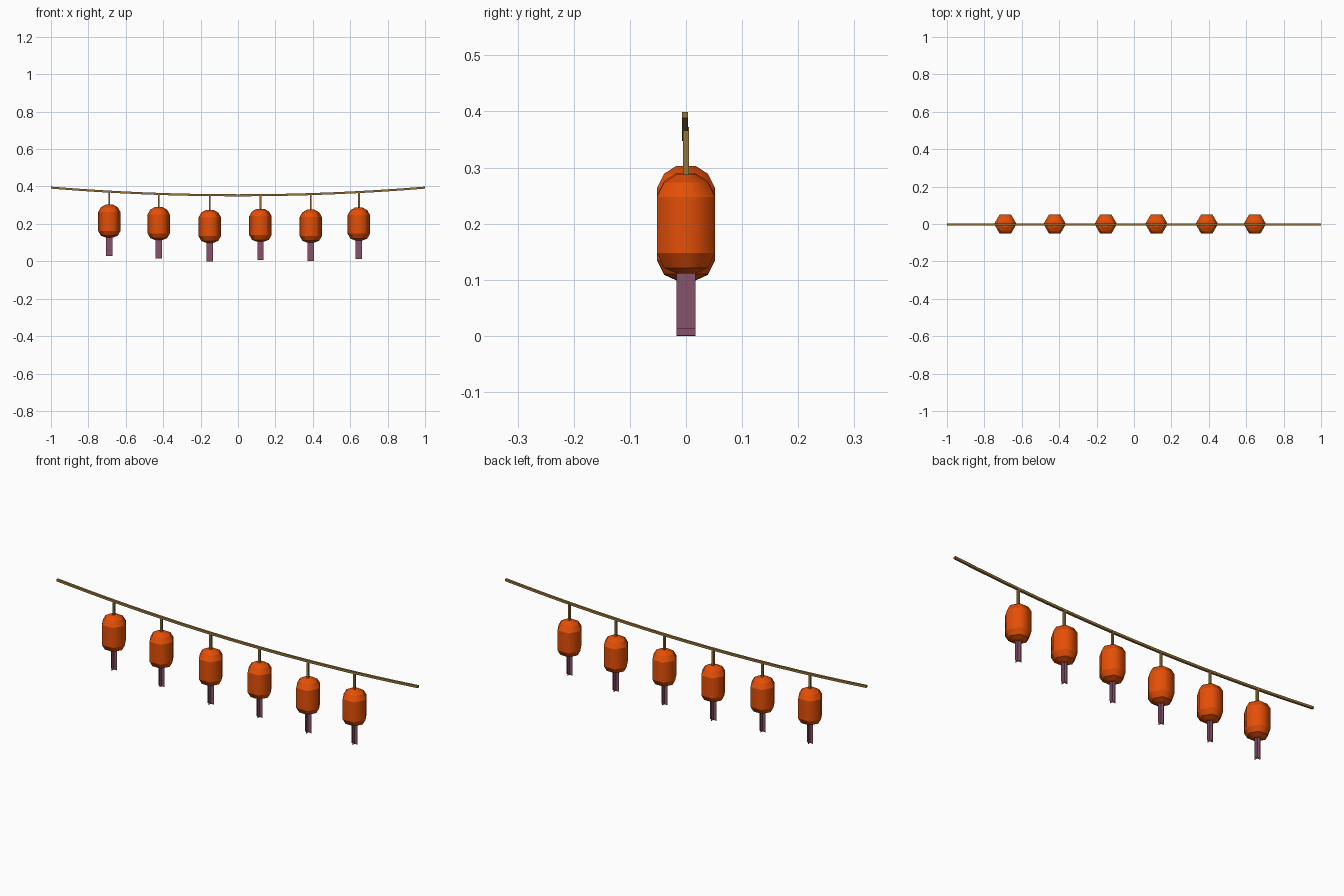
import bpy, bmesh, math
from mathutils import Vector

if "Cube" in bpy.data.objects:
    bpy.data.objects.remove(bpy.data.objects["Cube"])


def material(name, rgb):
    m = bpy.data.materials.new(name)
    m.diffuse_color = (*rgb, 1)
    m.use_nodes = True
    m.node_tree.nodes["Principled BSDF"].inputs["Base Color"].default_value = m.diffuse_color
    return m


ORANGE = material("lantern orange", (0.78, 0.078, 0.002))
MAUVE = material("tassel mauve", (0.25, 0.085, 0.145))
TAN = material("rope tan", (0.31, 0.18, 0.04))


def make(name, bm, mat):
    me = bpy.data.meshes.new(name)
    bm.to_mesh(me)
    bm.free()
    me.materials.append(mat)
    ob = bpy.data.objects.new(name, me)
    bpy.context.collection.objects.link(ob)
    return ob


def loft(rings, smooth=False):
    """Skin a list of point rings and close both ends."""
    bm = bmesh.new()
    vs = [[bm.verts.new(p) for p in r] for r in rings]
    n = len(vs[0])
    for a, b in zip(vs, vs[1:]):
        for i in range(n):
            j = (i + 1) % n
            bm.faces.new((a[i], a[j], b[j], b[i])).smooth = smooth
    bm.faces.new(vs[0][::-1])
    bm.faces.new(vs[-1])
    bmesh.ops.recalc_face_normals(bm, faces=bm.faces)
    # keep the level edges between the rings crisp
    for e in bm.edges:
        e.smooth = abs(e.verts[0].co.z - e.verts[1].co.z) > 1e-5
    return bm


def ring(x, z, r, sides, turn=0.0):
    return [(x + r * math.cos(turn + 2 * math.pi * i / sides),
             r * math.sin(turn + 2 * math.pi * i / sides), z) for i in range(sides)]


def rope_z(x):
    return 0.353 + 0.041 * x * x


# sagging square rope
SEG, H = 16, 0.0055
rope = []
for i in range(SEG + 1):
    x = -1 + 2 * i / SEG
    rope.append([(x, -0.0015 + H * sy, rope_z(x) + H * sz)
                 for sy, sz in ((-1, -1), (1, -1), (1, 1), (-1, 1))])
make("rope", loft(rope), TAN)

# lanterns: x position and height of the tassel's lower end
LANTERNS = [(-0.688, 0.028), (-0.424, 0.015), (-0.151, 0.0),
            (0.12, 0.006), (0.389, 0.001), (0.646, 0.0125)]
# body profile: radius, height above the tassel end
PROFILE = [(0.02, 0.099), (0.045, 0.109), (0.06, 0.135),
           (0.06, 0.235), (0.045, 0.261), (0.02, 0.275)]

for k, (x, d) in enumerate(LANTERNS, 1):
    # six-sided paper body
    make(f"lantern_body_{k}",
         loft([ring(x, d + h, r, 6) for r, h in PROFILE], True), ORANGE)
    # hanging cord
    make(f"hanger_{k}", loft([ring(x, z, 0.007, 4, math.pi / 4)
                              for z in (d + 0.27, rope_z(x))]), TAN)
    # tassel of two crossed strips
    bm = bmesh.new()
    for u in (Vector((0.017, 0, 0)), Vector((0, 0.017, 0))):
        lo, hi = Vector((x, 0, d)), Vector((x, 0, d + 0.105))
        bm.faces.new([bm.verts.new(p) for p in (lo - u, lo + u, hi + u, hi - u)])
    make(f"tassel_{k}", bm, MAUVE)
